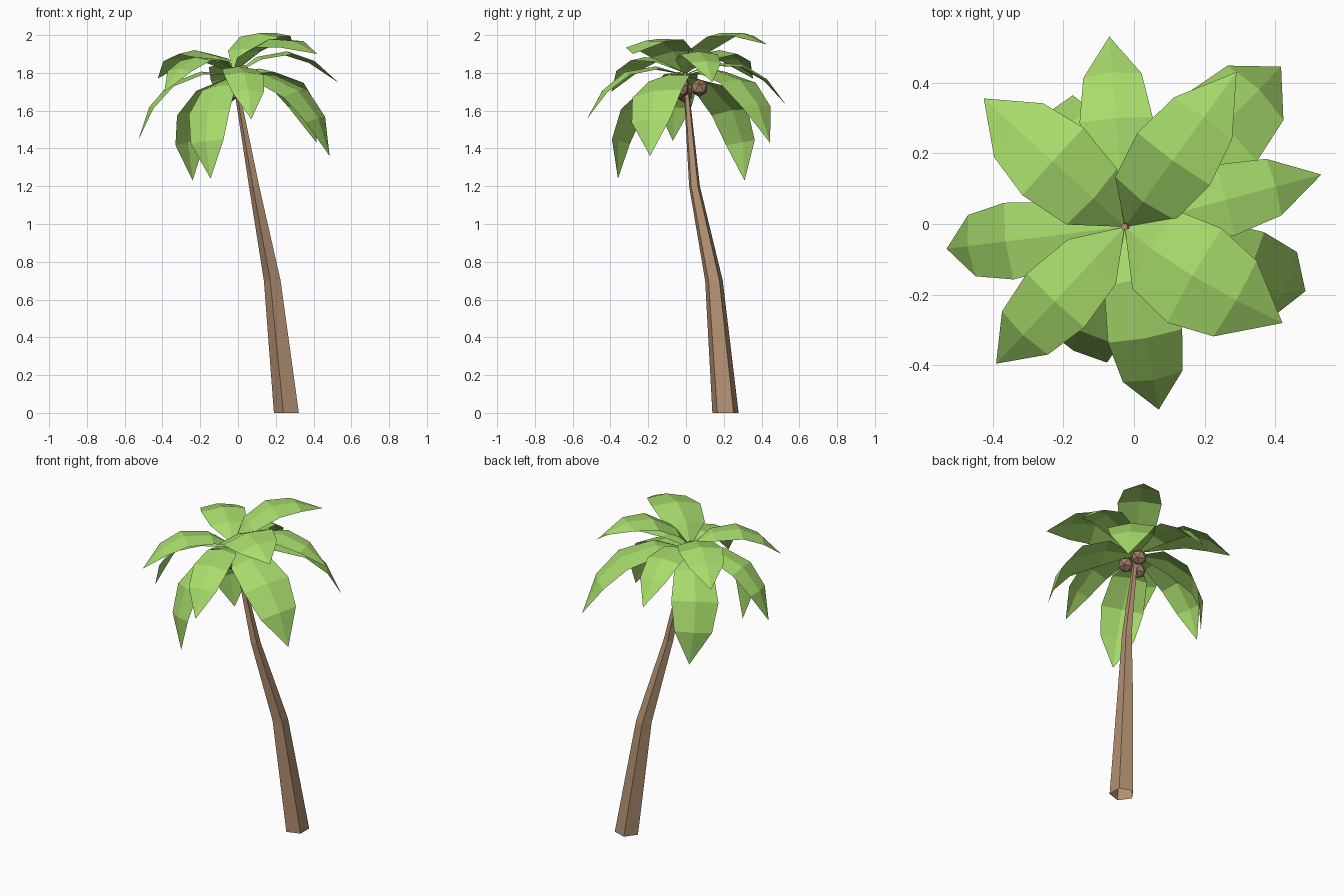
import bpy, bmesh, math
from mathutils import Vector, Matrix

if "Cube" in bpy.data.objects:
    bpy.data.objects.remove(bpy.data.objects["Cube"])


def material(name, rgb):
    m = bpy.data.materials.new(name)
    m.diffuse_color = (*rgb, 1)
    m.use_nodes = True
    m.node_tree.nodes["Principled BSDF"].inputs["Base Color"].default_value = m.diffuse_color
    return m


BARK = material("bark_brown", (0.44, 0.275, 0.165))
LEAF = material("leaf_green", (0.39, 0.72, 0.15))
NUT = material("coconut_brown", (0.36, 0.21, 0.14))


def add_object(name, bm, mat):
    mesh = bpy.data.meshes.new(name)
    bm.to_mesh(mesh)
    bm.free()
    mesh.materials.append(mat)
    ob = bpy.data.objects.new(name, mesh)
    bpy.context.collection.objects.link(ob)
    return ob


# Trunk: five-sided rings (x, y, z, radius) along a bent path, open at the foot
RINGS = [(0.263, 0.209, 0, 0.073), (0.186, 0.148, 0.70, 0.049),
         (0.088, 0.045, 1.20, 0.030), (-0.027, -0.008, 1.83, 0.011)]
bm = bmesh.new()
rings = []
for x, y, z, r in RINGS:
    angles = [math.radians(36 + 72 * k) for k in range(5)]
    rings.append([bm.verts.new((x + r * math.cos(a), y + r * math.sin(a), z)) for a in angles])
for lo, hi in zip(rings, rings[1:]):
    for k in range(5):
        n = (k + 1) % 5
        bm.faces.new((lo[k], lo[n], hi[n], hi[k]))
bm.faces.new(rings[-1])
add_object("trunk", bm, BARK)

# Frond midrib in its own plane: segment lengths and bend angles
SEGMENTS = [(0.16, 0), (0.17, -26), (0.155, -55), (0.175, -77)]
HALF_WIDTHS = [0.095, 0.115, 0.092]
DROOP = 0.16


def frond(name, base, tip, width, roll):
    base, tip = Vector(base), Vector(tip)
    flat = Vector((tip.x - base.x, tip.y - base.y, 0))
    out = flat.normalized()
    side = Vector((-out.y, out.x, 0))
    rib = [Vector((0, 0))]
    for length, deg in SEGMENTS:
        a = math.radians(deg)
        rib.append(rib[-1] + Vector((length * math.cos(a), length * math.sin(a))))
    # scale and pitch the rib so that it ends at the tip
    scale = (tip - base).length / rib[-1].length
    pitch = math.atan2(tip.z - base.z, flat.length) - math.atan2(rib[-1].y, rib[-1].x)
    rib = [Matrix.Rotation(pitch, 2) @ p * scale for p in rib]
    pts = [base + out * p.x + Vector((0, 0, p.y)) for p in rib]
    bm = bmesh.new()
    mid = [bm.verts.new(p) for p in pts]
    edges = []
    for sign in (1, -1):
        row = []
        for i, w in enumerate(HALF_WIDTHS, 1):
            tangent = (pts[i + 1] - pts[i - 1]).normalized()
            normal = tangent.cross(side)
            row.append(bm.verts.new(pts[i] + (side * sign - normal * DROOP) * w * width))
        edges.append(row)
    for row in edges:
        bm.faces.new((mid[0], mid[1], row[0]))
        for i in range(2):
            bm.faces.new((mid[i + 1], mid[i + 2], row[i + 1], row[i]))
        bm.faces.new((mid[3], mid[4], row[2]))
    bmesh.ops.recalc_face_normals(bm, faces=bm.faces)
    if sum((f.normal.z * f.calc_area() for f in bm.faces)) < 0:
        bmesh.ops.reverse_faces(bm, faces=bm.faces)
    # roll the whole frond about its base-to-tip line
    bmesh.ops.rotate(bm, verts=bm.verts, cent=base,
                     matrix=Matrix.Rotation(math.radians(roll), 3, tip - base))
    add_object(name, bm, LEAF)


# Fronds in three tiers: base height, then tip position, width factor, roll
TIERS = {
    "upper": (1.80, [((0.29, 0.43, 1.95), 1.1, 0), ((-0.425, 0.355, 1.77), 1.12, 0),
                     ((-0.39, -0.395, 1.70), 0.97, 0), ((0.42, -0.28, 1.90), 1.35, 8)]),
    "middle": (1.79, [((-0.07, 0.53, 1.63), 0.9, 0), ((0.53, 0.14, 1.75), 0.9, 0),
                      ((0.07, -0.525, 1.555), 0.93, 0), ((-0.53, -0.07, 1.44), 0.95, 0)]),
    "lower": (1.785, [((0.416, 0.445, 1.43), 1.2, 0), ((0.485, -0.19, 1.36), 1.27, 10),
                      ((-0.145, -0.36, 1.24), 1.08, 12), ((-0.24, 0.31, 1.23), 1.2, -12)]),
}
for tier, (z, fronds) in TIERS.items():
    for i, (tip, width, roll) in enumerate(fronds, 1):
        frond(f"{tier}_frond_{i}", (-0.026, -0.008, z), tip, width, roll)

# Coconuts under the crown
for i, centre in enumerate([(0.035, -0.03, 1.71), (0.02, 0.07, 1.72), (-0.04, -0.01, 1.69)], 1):
    bm = bmesh.new()
    bmesh.ops.create_icosphere(bm, subdivisions=1, radius=0.048,
                               matrix=Matrix.Translation(centre))
    add_object(f"coconut_{i}", bm, NUT)
